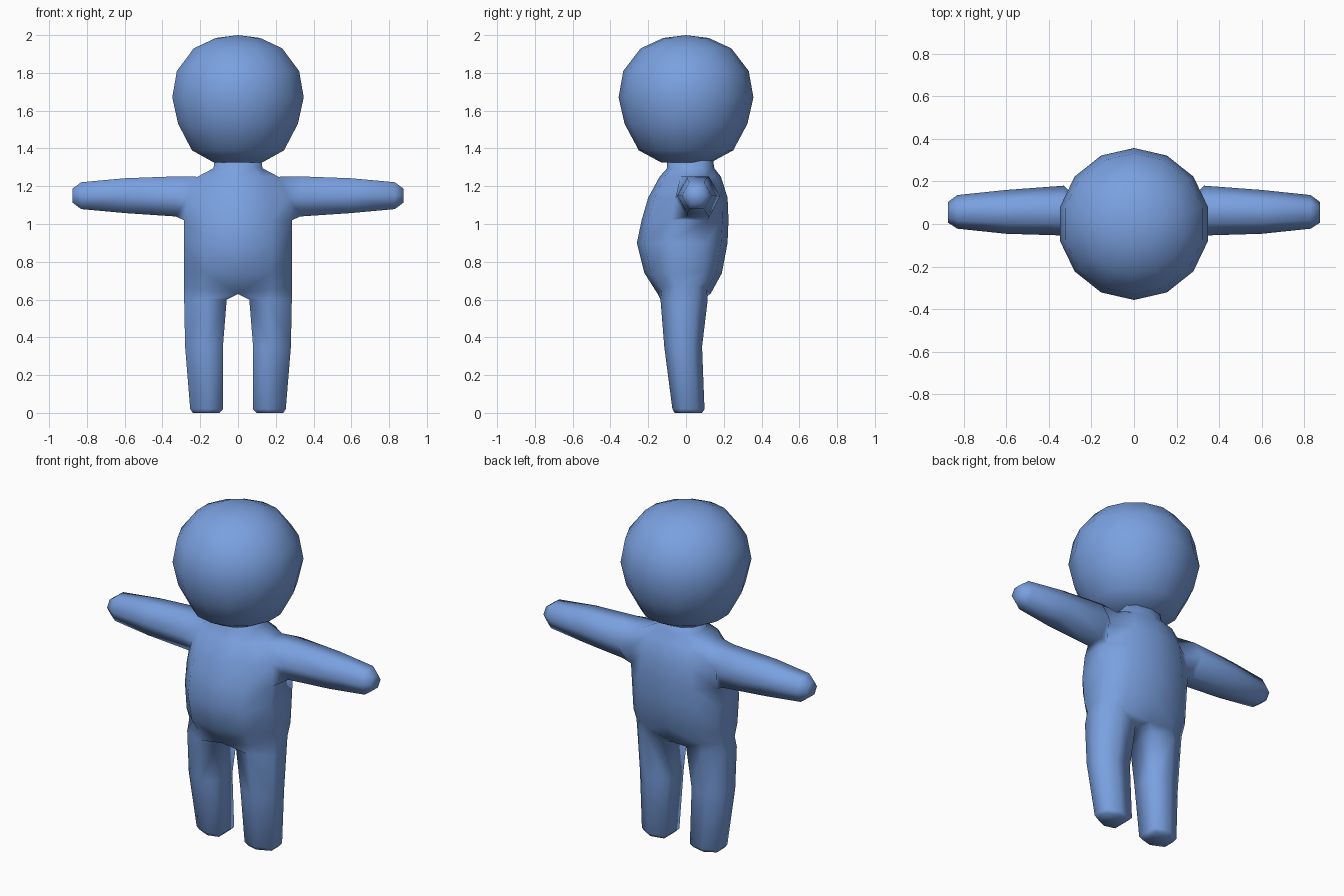
import bpy, bmesh, math

cube = bpy.data.objects.get("Cube")
if cube:
    bpy.data.objects.remove(cube, do_unlink=True)

blue = bpy.data.materials.new("soft blue")
blue.use_nodes = True
colour = (0.195, 0.355, 0.75, 1)
blue.diffuse_color = colour
bsdf = next(n for n in blue.node_tree.nodes if n.type == 'BSDF_PRINCIPLED')
bsdf.inputs["Base Color"].default_value = colour
bsdf.inputs["Roughness"].default_value = 0.7


def finish(bm, name):
    """Turn a bmesh into a smooth blue object."""
    bmesh.ops.remove_doubles(bm, verts=bm.verts[:], dist=0.0005)
    bmesh.ops.recalc_face_normals(bm, faces=bm.faces[:])
    for f in bm.faces:
        f.smooth = True
    mesh = bpy.data.meshes.new(name)
    bm.to_mesh(mesh)
    bm.free()
    mesh.materials.append(blue)
    obj = bpy.data.objects.new(name, mesh)
    bpy.context.collection.objects.link(obj)
    return obj


def bridge(bm, a, b, closed=True, skip=()):
    """Join two rings of vertices with quads."""
    n = len(a)
    for i in range(n if closed else n - 1):
        if i not in skip:
            j = (i + 1) % n
            bm.faces.new((a[i], a[j], b[j], b[i]))


def add_limb(bm, start, rings):
    """Extend an open loop through the given rings and cap the end."""
    for pts in rings:
        ring = [bm.verts.new(p) for p in pts]
        bridge(bm, start, ring)
        start = ring
    bm.faces.new(start)


# Body: left half of one connected mesh, columns run from front to back
bm = bmesh.new()
X_FRAC = (0, 0.62, 1, 1, 0.62, 0)
Y_FRAC = (0, 0.08, 0.34, 0.76, 0.93, 1)

# Torso rings: height, half width, front, back
torso = [
    (0.74, 0.285, -0.22, 0.19),
    (0.90, 0.285, -0.26, 0.22),
    (1.02, 0.285, -0.235, 0.225),
    (1.14, 0.265, -0.20, 0.22),
    (1.25, 0.215, -0.14, 0.185),
    (1.295, 0.13, -0.10, 0.15),
    (1.36, 0.12, -0.10, 0.14),
]
hip_z = (0.63, 0.655, 0.67, 0.67, 0.655, 0.63)
rings = [[bm.verts.new((0.285 * X_FRAC[i], -0.15 + 0.28 * Y_FRAC[i], hip_z[i]))
          for i in range(6)]]
for z, w, front, back in torso:
    rings.append([bm.verts.new((w * xf, front + (back - front) * yf, z))
                  for xf, yf in zip(X_FRAC, Y_FRAC)])
for k in range(len(rings) - 1):
    # Leave a six-sided hole in the side for the arm
    bridge(bm, rings[k], rings[k + 1], False, (2,) if k in (3, 4) else ())
bm.faces.new(rings[-1])

# Leg: height, inner x, outer x, front, back
leg = [
    (0.60, 0.06, 0.285, -0.135, 0.115),
    (0.35, 0.08, 0.28, -0.115, 0.085),
    (0.02, 0.08, 0.253, -0.072, 0.098),
    (0.00, 0.098, 0.24, -0.06, 0.085),
]
LEG_X = (0, 0.45, 1, 1, 0.55, 0)
LEG_Y = (0.12, 0, 0.24, 0.76, 1, 0.88)
add_limb(bm, rings[0],
         [[(x0 + (x1 - x0) * xf, y0 + (y1 - y0) * yf, z)
           for xf, yf in zip(LEG_X, LEG_Y)] for z, x0, x1, y0, y1 in leg])

# Arm: distance out, middle y, half depth, middle z, half height
low, mid, top = rings[3], rings[4], rings[5]
hole = [low[2], low[3], mid[3], top[3], top[2], mid[2]]
arm = [
    (0.33, 0.063, 0.117, 1.146, 0.106),
    (0.60, 0.057, 0.103, 1.150, 0.092),
    (0.83, 0.057, 0.079, 1.150, 0.071),
    (0.875, 0.055, 0.048, 1.150, 0.038),
]
ARM_Y = (-0.5, 0.5, 1, 0.5, -0.5, -1)
ARM_Z = (-1, -1, 0, 1, 1, 0)
add_limb(bm, hole, [[(x, y + hy * yf, z + hz * zf)
                     for yf, zf in zip(ARM_Y, ARM_Z)]
                    for x, y, hy, z, hz in arm])

# Mirror to the right half
bmesh.ops.mirror(bm, geom=bm.verts[:] + bm.edges[:] + bm.faces[:],
                 axis='X', merge_dist=0.0005)
finish(bm, "body")

# Head: fourteen-sided turned profile of radius and height
bm = bmesh.new()
profile = [(0.13, 1.325), (0.25, 1.39), (0.325, 1.53), (0.357, 1.67),
           (0.332, 1.81), (0.24, 1.93), (0.12, 1.985)]
SIDES = 14
last = None
for r, z in profile:
    ring = []
    for i in range(SIDES):
        a = 2 * math.pi * i / SIDES
        ring.append(bm.verts.new((r * math.sin(a), -r * math.cos(a), z)))
    if last:
        bridge(bm, last, ring)
    else:
        bm.faces.new(ring)
    last = ring
crown = bm.verts.new((0, 0, 2.0))
for i in range(SIDES):
    bm.faces.new((last[i], last[(i + 1) % SIDES], crown))
finish(bm, "head")
